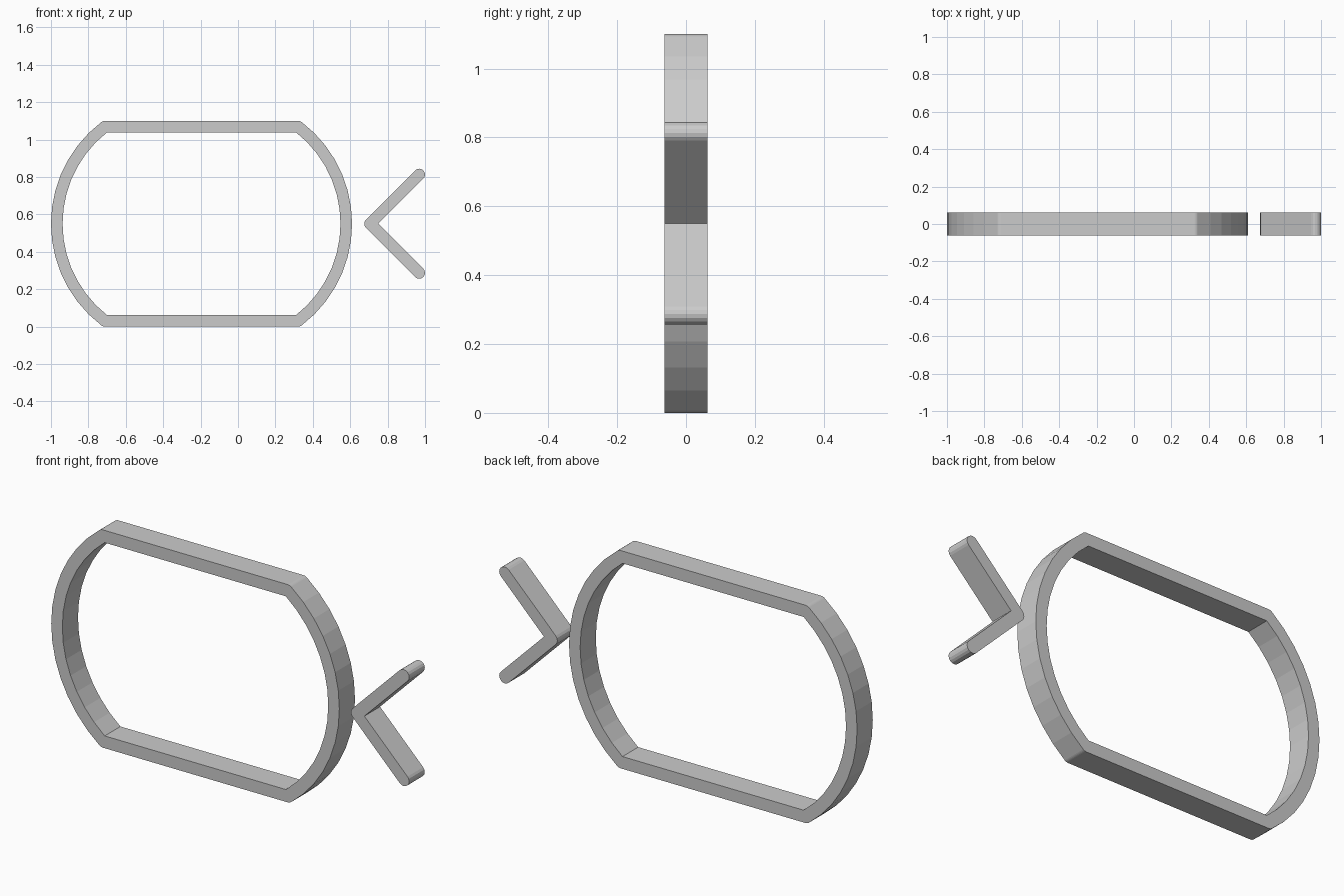
import bpy, bmesh
from math import sin, cos, asin, sqrt, radians
from mathutils import Vector

old = bpy.data.objects.get("Cube")
if old:
    bpy.data.objects.remove(old, do_unlink=True)

HALF_DEPTH = 0.0625
R = 0.031                 # half the bar thickness
MID_Z = 0.55

grey = bpy.data.materials.new("plain_grey")
grey.use_nodes = True
grey.diffuse_color = (0.6, 0.6, 0.6, 1)
grey.node_tree.nodes["Principled BSDF"].inputs["Base Color"].default_value = (0.6, 0.6, 0.6, 1)


def fan(centre, start, end, steps, radius=R):
    """Points on an arc in the x-z plane, angles in radians."""
    angles = [start + (end - start) * i / steps for i in range(steps + 1)]
    return [centre + radius * Vector((cos(a), sin(a))) for a in angles]


def extrude_to_object(bm, name):
    """Thicken a flat sheet lying at the front and make it an object."""
    bmesh.ops.remove_doubles(bm, verts=bm.verts, dist=1e-5)
    result = bmesh.ops.extrude_face_region(bm, geom=bm.faces[:], use_keep_orig=True)
    moved = [g for g in result["geom"] if isinstance(g, bmesh.types.BMVert)]
    bmesh.ops.translate(bm, verts=moved, vec=(0, 2 * HALF_DEPTH, 0))
    bmesh.ops.recalc_face_normals(bm, faces=bm.faces[:])
    mesh = bpy.data.meshes.new(name)
    bm.to_mesh(mesh)
    bm.free()
    mesh.materials.append(grey)
    obj = bpy.data.objects.new(name, mesh)
    bpy.context.collection.objects.link(obj)
    return obj


def front_vert(bm, p):
    return bm.verts.new((p.x, -HALF_DEPTH, p.y))


# Ring frame: two arcs joined by straight bars, outer corners rounded
RING_CENTRE = Vector((-0.195, MID_Z))
ARC_CENTRE = Vector((0.122, 0))
ARC_R = 0.652
BAR_Z = MID_Z - R
a_mid = asin(BAR_Z / ARC_R)
a_in = asin((BAR_Z - R) / (ARC_R - R))
corner = ARC_CENTRE + Vector((sqrt(ARC_R ** 2 - BAR_Z ** 2), BAR_Z))
low_corner = Vector((corner.x, -corner.y))
quarter = radians(90)

arc_out = fan(ARC_CENTRE, -a_mid, a_mid, 14, ARC_R + R)
arc_in = fan(ARC_CENTRE, -a_in, a_in, 14, ARC_R - R)
low_round = fan(low_corner, -quarter, -a_mid, 4)
top_round = fan(corner, a_mid, quarter, 4)
outer = low_round + arc_out + top_round
inner = [arc_in[0]] * len(low_round) + arc_in + [arc_in[-1]] * len(top_round)
outer += [-p for p in outer]      # the opposite half is a half turn
inner += [-p for p in inner]

bm = bmesh.new()
ov = [front_vert(bm, RING_CENTRE + p) for p in outer]
iv = [front_vert(bm, RING_CENTRE + p) for p in inner]
for i in range(len(ov)):
    j = (i + 1) % len(ov)
    bm.faces.new((ov[i], ov[j], iv[j], iv[i]))
extrude_to_object(bm, "ring_frame")

# Chevron: two round-ended arms meeting at a rounded point
apex = Vector((0.706, MID_Z))
ARM = 0.263
eighth = radians(45)
outline = fan(apex + Vector((ARM, -ARM)), -3 * eighth, eighth, 8)
outline.append(apex + Vector((R * sqrt(2), 0)))
outline += fan(apex + Vector((ARM, ARM)), -eighth, 3 * eighth, 8)
outline += fan(apex, 3 * eighth, 5 * eighth, 4)

bm = bmesh.new()
bm.faces.new([front_vert(bm, p) for p in outline])
extrude_to_object(bm, "chevron")
